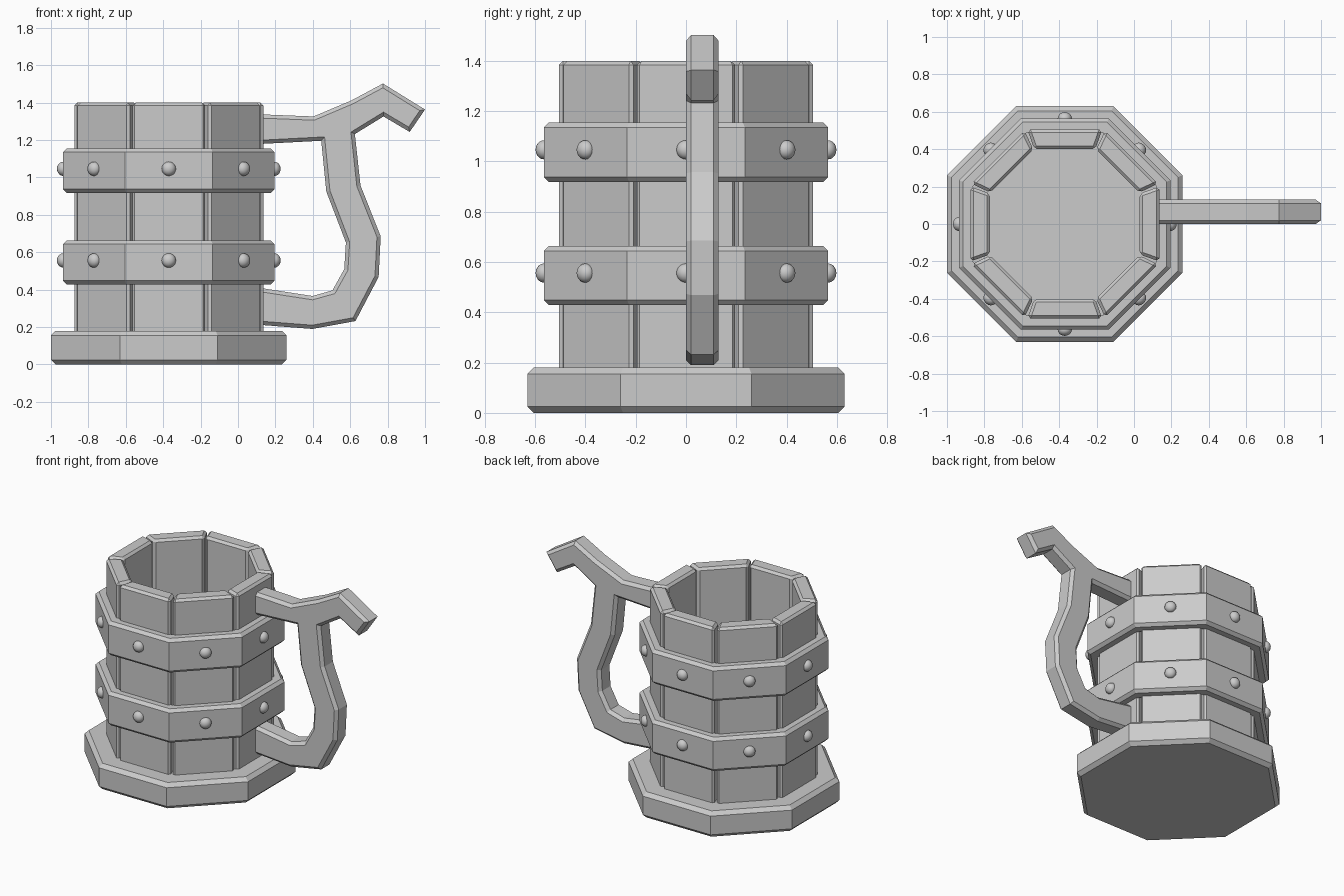
import bpy, bmesh, math
from mathutils import Matrix, Vector

if "Cube" in bpy.data.objects:
    bpy.data.objects.remove(bpy.data.objects["Cube"])

CX = -0.37          # mug axis
SIDES = 8
STEP = math.tau / SIDES


def finish(bm, name):
    bmesh.ops.recalc_face_normals(bm, faces=bm.faces)
    me = bpy.data.meshes.new(name)
    bm.to_mesh(me)
    bm.free()
    ob = bpy.data.objects.new(name, me)
    bpy.context.collection.objects.link(ob)
    return ob


def octagon_lathe(name, profile, ring):
    """Sweep (apothem, z) points round an octagon; ring joins last to first, else caps."""
    bm = bmesh.new()
    loops = []
    for a, z in profile:
        r = a / math.cos(STEP / 2)
        loops.append([bm.verts.new((CX + r * math.cos((i + .5) * STEP),
                                    r * math.sin((i + .5) * STEP), z)) for i in range(SIDES)])
    pairs = list(zip(loops, loops[1:]))
    if ring:
        pairs.append((loops[-1], loops[0]))
    else:
        bm.faces.new(loops[0])
        bm.faces.new(loops[-1])
    for lo, hi in pairs:
        for i in range(SIDES):
            j = (i + 1) % SIDES
            bm.faces.new((lo[i], lo[j], hi[j], hi[i]))
    return finish(bm, name)


def prism(name, points, depth, bevel, all_edges, matrix):
    """Extrude a 2D outline along local z, bevel its rims (or every edge), then place it."""
    bm = bmesh.new()
    cap = bm.faces.new([bm.verts.new((x, y, 0)) for x, y in points])
    res = bmesh.ops.extrude_face_region(bm, geom=[cap])
    bmesh.ops.translate(bm, vec=(0, 0, depth),
                        verts=[v for v in res["geom"] if isinstance(v, bmesh.types.BMVert)])
    bmesh.ops.recalc_face_normals(bm, faces=bm.faces)
    edges = [e for e in bm.edges
             if all_edges or abs(e.verts[0].co.z - e.verts[1].co.z) < 1e-5]
    bmesh.ops.bevel(bm, geom=edges, offset=bevel, segments=1, affect='EDGES')
    bm.transform(matrix)
    return finish(bm, name)


# Foot, also the floor of the mug
octagon_lathe("base", [(.605, 0), (.63, .025), (.63, .155), (.605, .18)], False)

# Staves of the barrel
stave = [(.40, -.163), (.505, -.2), (.505, .2), (.40, .163)]
for i in range(SIDES):
    m = Matrix.Translation((CX, 0, .1)) @ Matrix.Rotation(i * STEP, 4, 'Z')
    prism(f"stave_{i + 1}", stave, 1.30, .016, True, m)

# Hoops with rivets
for label, z0, z1 in (("lower", .428, .664), ("upper", .917, 1.155)):
    octagon_lathe(label + "_hoop",
                  [(.49, z0), (.545, z0), (.565, z0 + .02), (.565, z1 - .02),
                   (.545, z1), (.49, z1)], True)
    bm = bmesh.new()
    for i in range(SIDES):
        m = (Matrix.Rotation(i * STEP, 4, 'Z')
             @ Matrix.Translation((.565, 0, (z0 + z1) / 2 + .01))
             @ Matrix.Diagonal((.033, .038, .038, 1)))
        bmesh.ops.create_uvsphere(bm, u_segments=16, v_segments=10, radius=1,
                                  matrix=Matrix.Translation((CX, 0, 0)) @ m)
    for f in bm.faces:
        f.smooth = True
    finish(bm, label + "_rivets")

# Handle with thumb rest, outline in x, z
handle = [(.10, 1.338), (.404, 1.326), (.607, 1.412), (.775, 1.502), (1.0, 1.363),
          (.918, 1.243), (.778, 1.326), (.625, 1.232), (.655, .957), (.763, .685),
          (.752, .468), (.628, .232), (.398, .19), (.10, .213),
          (.10, .412), (.398, .366), (.505, .396), (.568, .51), (.577, .652),
          (.472, .925), (.445, 1.196), (.10, 1.178)]
place = Matrix.Translation((0, .13, 0)) @ Matrix.Rotation(math.pi / 2, 4, 'X')
prism("handle", handle, .13, .02, False, place)
